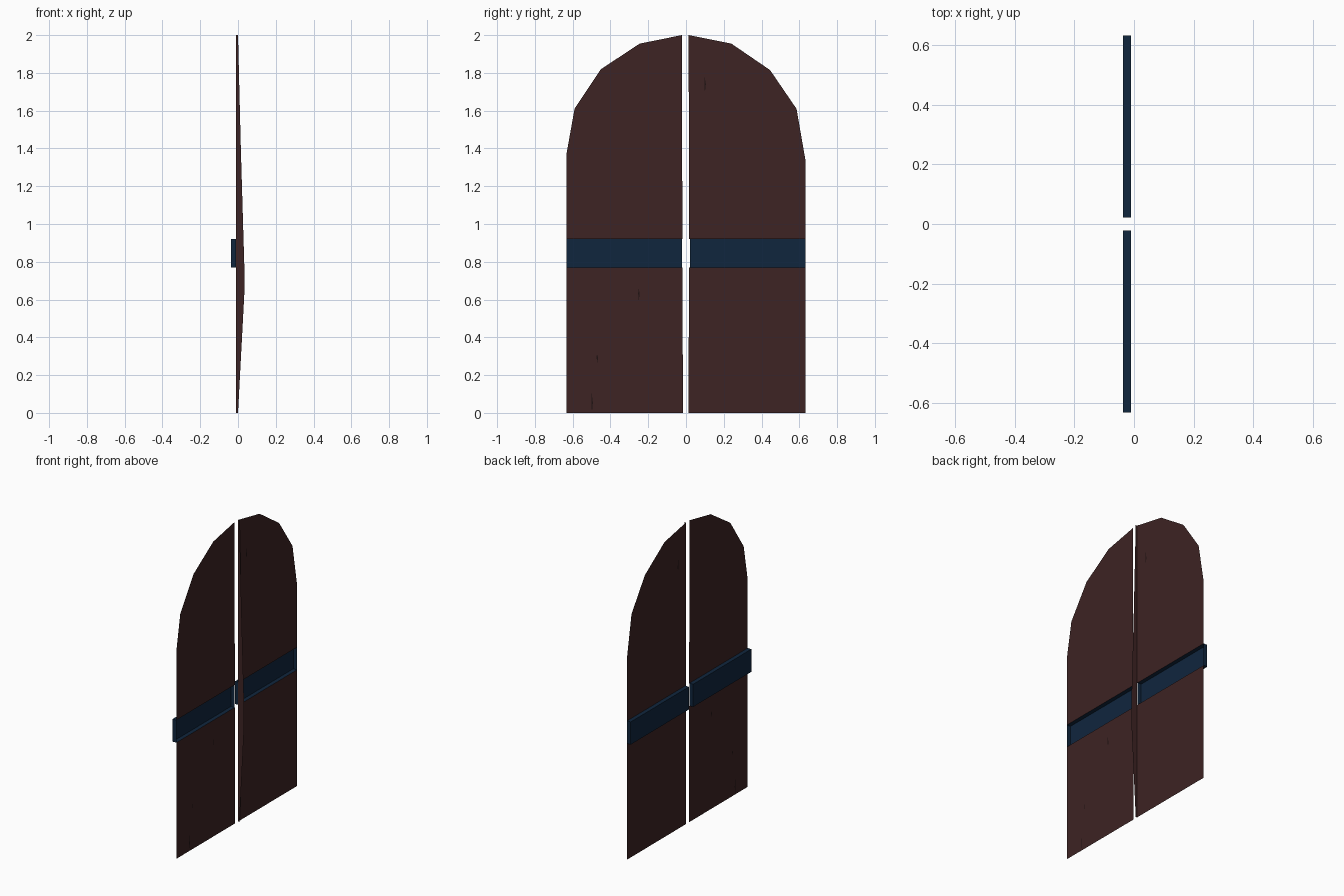
import bpy

cube = bpy.data.objects.get("Cube")
if cube:
    bpy.data.objects.remove(cube)


def material(name, rgb):
    m = bpy.data.materials.new(name)
    m.use_nodes = True
    m.diffuse_color = (*rgb, 1)
    m.node_tree.nodes["Principled BSDF"].inputs["Base Color"].default_value = (*rgb, 1)
    return m


wood = material("dark brown wood", (0.047, 0.017, 0.017))
crack_dark = material("crack brown", (0.013, 0.006, 0.006))
metal = material("navy metal", (0.005, 0.019, 0.048))


def build(name, verts, faces, mat):
    mesh = bpy.data.meshes.new(name)
    mesh.from_pydata(verts, [], faces)
    mesh.materials.append(mat)
    mesh.update()
    obj = bpy.data.objects.new(name, mesh)
    bpy.context.collection.objects.link(obj)
    return obj


def sheet(name, outlines, x, mat):
    """Flat panel facing +x, made of several (y, z) outlines."""
    verts, faces = [], []
    for pts in outlines:
        faces.append(range(len(verts), len(verts) + len(pts)))
        verts += [(x, y, z) for y, z in pts]
    return build(name, verts, faces, mat)


DOOR_X, BAND_X = -0.01, -0.037
BAND_LOW, BAND_TOP = 0.77, 0.92
OUTER = 0.632


def door(side, s, inner_low, inner_mid, inner_top, arch):
    # Thin leaf, open behind the metal band
    lower = [(inner_low, 0), (OUTER, 0), (OUTER, BAND_LOW), (inner_mid, BAND_LOW)]
    upper = [(inner_mid, BAND_TOP), (OUTER, BAND_TOP)] + arch + [(inner_top, 2)]
    outlines = [[(s * y, z) for y, z in part][::s] for part in (lower, upper)]
    sheet(side + "_door_leaf", outlines, DOOR_X, wood)

    # Hollow band: box with its door-side face left open
    verts = [(x, s * y, z) for x in (BAND_X, DOOR_X)
             for y, z in ((0.022, BAND_LOW), (OUTER, BAND_LOW),
                          (OUTER, BAND_TOP), (0.022, BAND_TOP))]
    faces = [(3, 2, 1, 0)] + [(i, (i + 1) % 4, (i + 1) % 4 + 4, i + 4) for i in range(4)]
    build(side + "_band", verts, [f[::s] for f in faces], metal)


door("left", 1, 0.013, 0.016, 0.014,
     [(OUTER, 1.34), (0.585, 1.61), (0.445, 1.815), (0.24, 1.955)])
door("right", -1, 0.016, 0.019, 0.022,
     [(OUTER, 1.375), (0.59, 1.61), (0.45, 1.82), (0.245, 1.955)])

# Bowed edge strip along the meeting side of one leaf
bow = [(0, 0), (0.034, 0.64), (0.034, 0.76), (0.015, 1.4), (0, 2)]
verts = [(x, 0.016, z) for edge_x, z in bow for x in (DOOR_X, edge_x)]
build("meeting_edge", verts,
      [(i, i + 1, i + 3, i + 2) for i in range(0, len(verts) - 2, 2)], wood)

# Small wood cracks as slim slivers on both sides of the leaves
cracks = [(0.1, 1.74, 0.045), (-0.25, 0.63, 0.035), (-0.47, 0.29, 0.025), (-0.498, 0.055, 0.055)]
for face, x in (("inner", DOOR_X + 0.002), ("outer", DOOR_X - 0.002)):
    slivers = [[(y, z - h), (y + 0.005, z), (y - 0.002, z + h), (y - 0.003, z)]
               for y, z, h in cracks]
    sheet(face + "_cracks", slivers, x, crack_dark)
